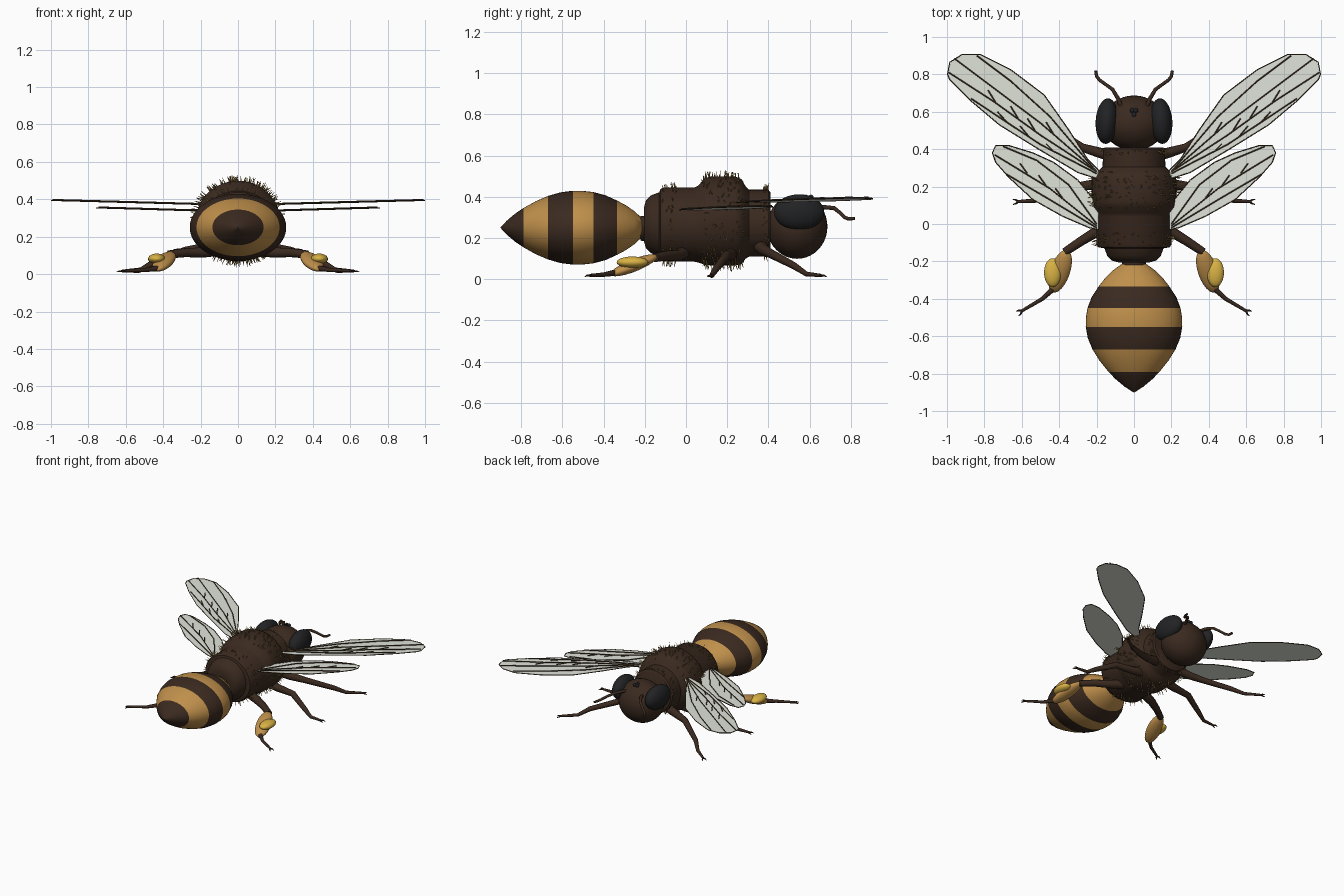
import bpy, bmesh, math, random
from mathutils import Vector, Matrix

if "Cube" in bpy.data.objects:
    bpy.data.objects.remove(bpy.data.objects["Cube"])

random.seed(4)


def material(name, rgb):
    m = bpy.data.materials.new(name)
    m.diffuse_color = (*rgb, 1)
    m.use_nodes = True
    m.node_tree.nodes["Principled BSDF"].inputs["Base Color"].default_value = m.diffuse_color
    return m


BROWN = material("dark brown", (0.043, 0.023, 0.014))
TAN = material("amber tan", (0.52, 0.275, 0.07))
YELLOW = material("pollen yellow", (0.70, 0.45, 0.06))
BLACK = material("eye black", (0.016, 0.0165, 0.018))
WING = material("wing grey", (0.75, 0.78, 0.70))
VEIN = material("vein brown", (0.07, 0.042, 0.02))
HAIR = material("hair gold", (0.45, 0.29, 0.09))


def finish(name, bm, mats, angle=40):
    bmesh.ops.recalc_face_normals(bm, faces=bm.faces[:])
    me = bpy.data.meshes.new(name)
    bm.to_mesh(me)
    bm.free()
    for m in mats:
        me.materials.append(m)
    ob = bpy.data.objects.new(name, me)
    bpy.context.collection.objects.link(ob)
    if angle:
        bpy.ops.object.select_all(action='DESELECT')
        ob.select_set(True)
        bpy.context.view_layer.objects.active = ob
        bpy.ops.object.shade_smooth_by_angle(angle=math.radians(angle))
    return ob


def bridge(bm, rings):
    n = len(rings[0])
    for a, b in zip(rings, rings[1:]):
        for i in range(n):
            j = (i + 1) % n
            bm.faces.new((a[i], a[j], b[j], b[i]))
    bm.faces.new(rings[0])
    bm.faces.new(rings[-1][::-1])


def loft(bm, sections, n=48):
    """Elliptical sections (y, half width, half height, centre z) along y."""
    rings = []
    for y, rx, rz, zc in sections:
        rings.append([bm.verts.new((rx * math.cos(t), y, zc + rz * math.sin(t)))
                      for t in (2 * math.pi * i / n for i in range(n))])
    bridge(bm, rings)


def tube(bm, pts, radii, n=8):
    """Round tube through pts, one radius per point."""
    pts = [Vector(p) for p in pts]
    rings = []
    for i, p in enumerate(pts):
        d = (pts[min(i + 1, len(pts) - 1)] - pts[max(i - 1, 0)]).normalized()
        u = d.cross(Vector((0, 0, 1)) if abs(d.z) < 0.9 else Vector((1, 0, 0))).normalized()
        v = d.cross(u)
        rings.append([bm.verts.new(p + radii[i] * (u * math.cos(t) + v * math.sin(t)))
                      for t in (2 * math.pi * k / n for k in range(n))])
    bridge(bm, rings)


def ball(name, loc, size, mat, rot=None, seg=32):
    bm = bmesh.new()
    M = Matrix.Translation(loc) @ (rot or Matrix()) @ Matrix.Diagonal((*size, 1))
    bmesh.ops.create_uvsphere(bm, u_segments=seg, v_segments=seg // 2, radius=1, matrix=M)
    return finish(name, bm, [mat], 60)


# Abdomen with stripes chosen by position along the body
profile = [(-.213, .065), (-.25, .115), (-.29, .155), (-.335, .19), (-.39, .226), (-.45, .249),
           (-.5, .257), (-.55, .258), (-.61, .247), (-.67, .222), (-.73, .185), (-.79, .137),
           (-.83, .098), (-.87, .05), (-.9, .003)]
bm = bmesh.new()
loft(bm, [(y, r, r * 0.695, 0.25) for y, r in profile])
for f in bm.faces:
    y = f.calc_center_median().y
    f.material_index = int(-.45 < y < -.335 or -.67 < y < -.55 or y < -.79)
finish("abdomen", bm, [TAN, BROWN])

# Waist
bm = bmesh.new()
loft(bm, [(-.22, .064, .06, .247), (-.15, .065, .065, .247)])
finish("waist", bm, [BROWN])

# Thorax: rear knob, rear ring, tall middle ring, front collar
thorax = [(-.205, .085, .08, .265), (-.195, .12, .115, .267), (-.17, .143, .14, .267),
          (-.13, .158, .157, .265), (-.125, .19, .172, .265), (-.11, .2, .18, .265),
          (.04, .2, .18, .265), (.06, .205, .187, .268), (.09, .222, .21, .28),
          (.12, .226, .216, .283), (.24, .226, .216, .283), (.27, .215, .205, .28),
          (.29, .185, .175, .275), (.305, .168, .163, .272), (.40, .165, .163, .272),
          (.41, .155, .15, .272)]
bm = bmesh.new()
loft(bm, thorax)
finish("thorax", bm, [BROWN])


# Body hair in bands around the thorax
def section_at(y):
    for a, b in zip(thorax, thorax[1:]):
        if a[0] <= y <= b[0]:
            k = (y - a[0]) / (b[0] - a[0])
            return [p + (q - p) * k for p, q in zip(a, b)]


bm = bmesh.new()
for y0, y1, count in ((.08, .28, 260), (-.12, -.05, 75), (.37, .405, 50)):
    for _ in range(count):
        y, rx, rz, zc = section_at(random.uniform(y0, y1))
        t = random.uniform(0, 2 * math.pi)
        d = Vector((math.cos(t) / rx, 0, math.sin(t) / rz)).normalized()
        d = (d + Vector([random.uniform(-.3, .3) for _ in range(3)])).normalized()
        p = Vector((rx * math.cos(t), y, zc + rz * math.sin(t)))
        tube(bm, [p - d * .005, p + d * random.uniform(.018, .034)], [.003, .0012], 4)
finish("thorax_hair", bm, [HAIR], 120)

# Head and the three small eyes on top
ball("head", (0, .54, .255), (.168, .147, .156), BROWN, seg=40)
for i, (x, y) in enumerate(((-.01, .607), (.01, .607), (0, .583))):
    ball(f"small_eye_{i}", (x, y, .398), (.013, .013, .013), BLACK, seg=12)

# Wing outlines, root first, and vein lines (points in x, y)
FORE = [(.19, .24), (.30, .275), (.51, .40), (.72, .53), (.88, .665), (.985, .77), (.997, .80),
        (.985, .865), (.92, .906), (.82, .906), (.66, .826), (.48, .69), (.35, .505),
        (.25, .35), (.19, .29)]
FORE_VEINS = [[(.2, .28), (.45, .575), (.66, .765), (.84, .9)], [(.2, .28), (.5, .54), (.96, .885)],
              [(.2, .28), (.5, .475), (.75, .655), (.99, .81)], [(.2, .27), (.5, .425), (.87, .67)],
              [(.43, .48), (.47, .545)], [(.53, .50), (.57, .565)], [(.62, .565), (.66, .63)],
              [(.74, .65), (.78, .715)], [(.56, .465), (.61, .525)], [(.68, .545), (.73, .60)],
              [(.42, .38), (.47, .43)]]
HIND = [(.19, -.03), (.24, -.02), (.38, .04), (.54, .13), (.67, .25), (.74, .33), (.757, .38),
        (.74, .42), (.67, .42), (.54, .38), (.43, .33), (.30, .235), (.19, .10)]
HIND_VEINS = [[(.2, .0), (.35, .21), (.52, .34), (.70, .415)], [(.2, -.01), (.45, .19), (.745, .37)],
              [(.2, -.02), (.45, .13), (.68, .265)], [(.38, .135), (.42, .19)],
              [(.47, .205), (.51, .26)], [(.57, .27), (.61, .325)]]


def wing(name, side, outline, veins, z0, slope):
    def at(p, lift=0):
        return (side * p[0], p[1], z0 + slope * (p[0] - .2) + lift)
    bm = bmesh.new()
    bm.faces.new([bm.verts.new(at(p)) for p in outline])
    bmesh.ops.solidify(bm, geom=bm.faces[:], thickness=.003)
    finish(name + "_membrane", bm, [WING], 0)
    bm = bmesh.new()
    for v in veins:
        tube(bm, [at(p, .0055) for p in v], [.0035] * len(v), 6)
    tube(bm, [at(p) for p in outline], [.0028] * len(outline), 6)
    finish(name + "_veins", bm, [VEIN], 70)


# Legs: joint points, then radii
LEGS = {
    "front_leg": ([(.10, .36, .16), (.18, .38, .14), (.28, .41, .125), (.45, .525, .065),
                   (.51, .585, .025), (.605, .655, .018)],
                  [.034, .028, .022, .017, .012, .008]),
    "middle_leg": ([(.10, .22, .13), (.19, .215, .115), (.33, .195, .115), (.47, .145, .05),
                    (.53, .125, .018), (.62, .12, .016)],
                   [.034, .028, .022, .017, .012, .008]),
    "hind_leg": ([(.10, -.01, .135), (.19, -.035, .115), (.28, -.09, .115), (.37, -.15, .105)],
                 [.034, .029, .025, .022]),
    "hind_foot": ([(.425, -.34, .032), (.49, -.40, .022), (.60, -.465, .018)],
                  [.016, .011, .008]),
}

for side, tag in ((-1, "left"), (1, "right")):
    wing(f"{tag}_forewing", side, FORE, FORE_VEINS, .372, .027)
    wing(f"{tag}_hindwing", side, HIND, HIND_VEINS, .337, .03)

    for leg, (pts, radii) in LEGS.items():
        bm = bmesh.new()
        pts = [Vector((side * x, y, z)) for x, y, z in pts]
        tube(bm, pts, radii, 10)
        if leg != "hind_leg":  # pair of claws
            d = (pts[-1] - pts[-2]).normalized()
            for k in (-1, 1):
                w = Vector((-d.y, d.x, 0)) * k
                end = pts[-1] + d * .028 + w * .014
                end.z = .012
                tube(bm, [pts[-1], pts[-1] + d * .012 + w * .011, end], [.006, .005, .002], 6)
        finish(f"{tag}_{leg}", bm, [BROWN])

    # Pollen basket and its load
    a, b = Vector((side * .355, -.135, .115)), Vector((side * .435, -.37, .02))
    rot = (b - a).to_track_quat('Y', 'Z').to_matrix().to_4x4()
    ball(f"{tag}_pollen_basket", (a + b) / 2, (.053, .128, .03), TAN, rot, 24)
    ball(f"{tag}_pollen_load", (side * .435, -.26, .082), (.046, .077, .028), YELLOW, None, 24)

    # Large eye and antenna
    eye_tilt = Matrix.Rotation(math.radians(4 * side), 4, 'Z')
    ball(f"{tag}_eye", (side * .145, .55, .325), (.06, .122, .087), BLACK, eye_tilt)
    bm = bmesh.new()
    tube(bm, [(side * x, y, z) for x, y, z in
              ((.07, .63, .345), (.085, .67, .35), (.115, .72, .345), (.15, .745, .325),
               (.185, .77, .3), (.2, .79, .293), (.205, .82, .295))],
         [.011, .011, .01, .009, .009, .009, .008], 10)
    finish(f"{tag}_antenna", bm, [BROWN])
